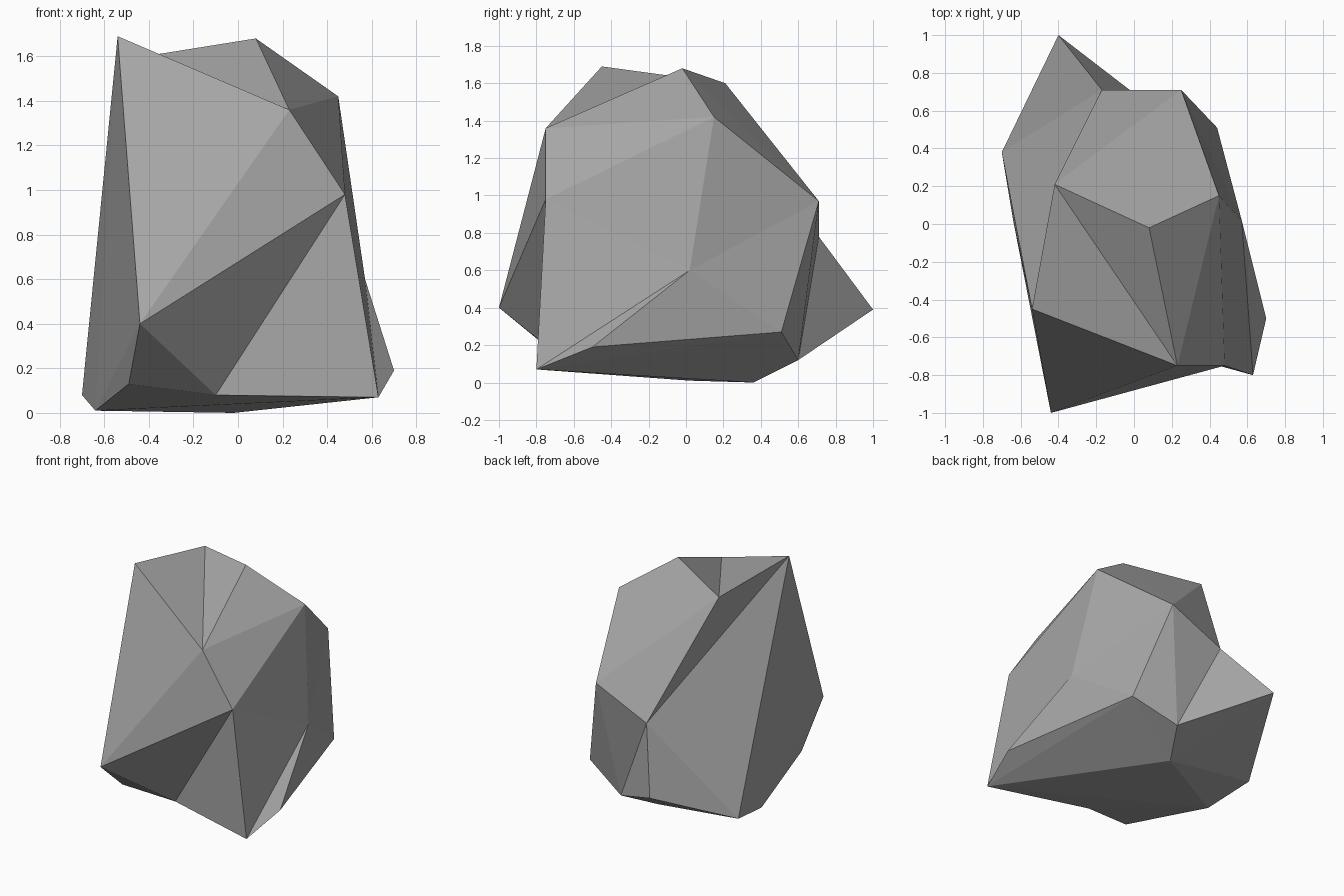
import bpy
import bmesh

default = bpy.data.objects.get("Cube")
if default:
    bpy.data.objects.remove(default, do_unlink=True)

# Stone colour
stone = bpy.data.materials.new("stone_grey")
stone.use_nodes = True
grey = (0.38, 0.38, 0.38, 1)
stone.diffuse_color = grey
shader = next(n for n in stone.node_tree.nodes if n.type == "BSDF_PRINCIPLED")
shader.inputs["Base Color"].default_value = grey
shader.inputs["Roughness"].default_value = 0.9

# Chiselled corners of the boulder
corners = {
    "peak": (-.54, -.45, 1.69),
    "crown": (.08, -.02, 1.68),
    "crown_back": (-.42, .21, 1.6),
    "shoulder": (.45, .15, 1.42),
    "brow": (.23, -.75, 1.36),
    "cheek": (.48, -.75, .98),
    "back_shoulder": (.25, .71, .97),
    "back_dent": (-.17, .71, .78),
    "flank": (.57, .02, .6),
    "nose": (-.44, -1, .4),
    "tail": (-.4, 1, .39),
    "back_heel": (.44, .51, .27),
    "side_toe": (.7, -.5, .19),
    "chin": (-.49, -.67, .13),
    "back_foot": (.12, .6, .12),
    "front_dent": (-.1, -.6, .08),
    "outer_foot": (-.7, .38, .08),
    "front_toe": (.63, -.8, .07),
    "inner_foot": (-.64, .02, .01),
    "base": (-.02, .36, 0),
}

bm = bmesh.new()
vert = {name: bm.verts.new(co) for name, co in corners.items()}


def fan(hub, ring, closed=True):
    """Triangular facets around one corner."""
    names = ring.split()
    if closed:
        names.append(names[0])
    for a, b in zip(names, names[1:]):
        bm.faces.new((vert[hub], vert[a], vert[b]))


# Facets radiating from the main corners and the two dents
fan("brow", "crown_back peak nose cheek shoulder crown")
fan("back_dent", "crown_back back_shoulder back_foot tail outer_foot peak")
fan("front_dent", "nose cheek front_toe inner_foot chin")
fan("flank", "shoulder back_shoulder back_heel side_toe front_toe cheek")
fan("base", "front_toe back_heel back_foot tail outer_foot inner_foot")

# Remaining facets: top, left wall and lower edge
fan("crown", "crown_back back_shoulder shoulder", closed=False)
fan("inner_foot", "outer_foot peak nose chin", closed=False)
fan("back_heel", "back_shoulder back_foot", closed=False)
fan("back_heel", "front_toe side_toe", closed=False)

bmesh.ops.recalc_face_normals(bm, faces=bm.faces[:])

mesh = bpy.data.meshes.new("boulder")
bm.to_mesh(mesh)
bm.free()
mesh.materials.append(stone)
boulder = bpy.data.objects.new("boulder", mesh)
bpy.context.collection.objects.link(boulder)
